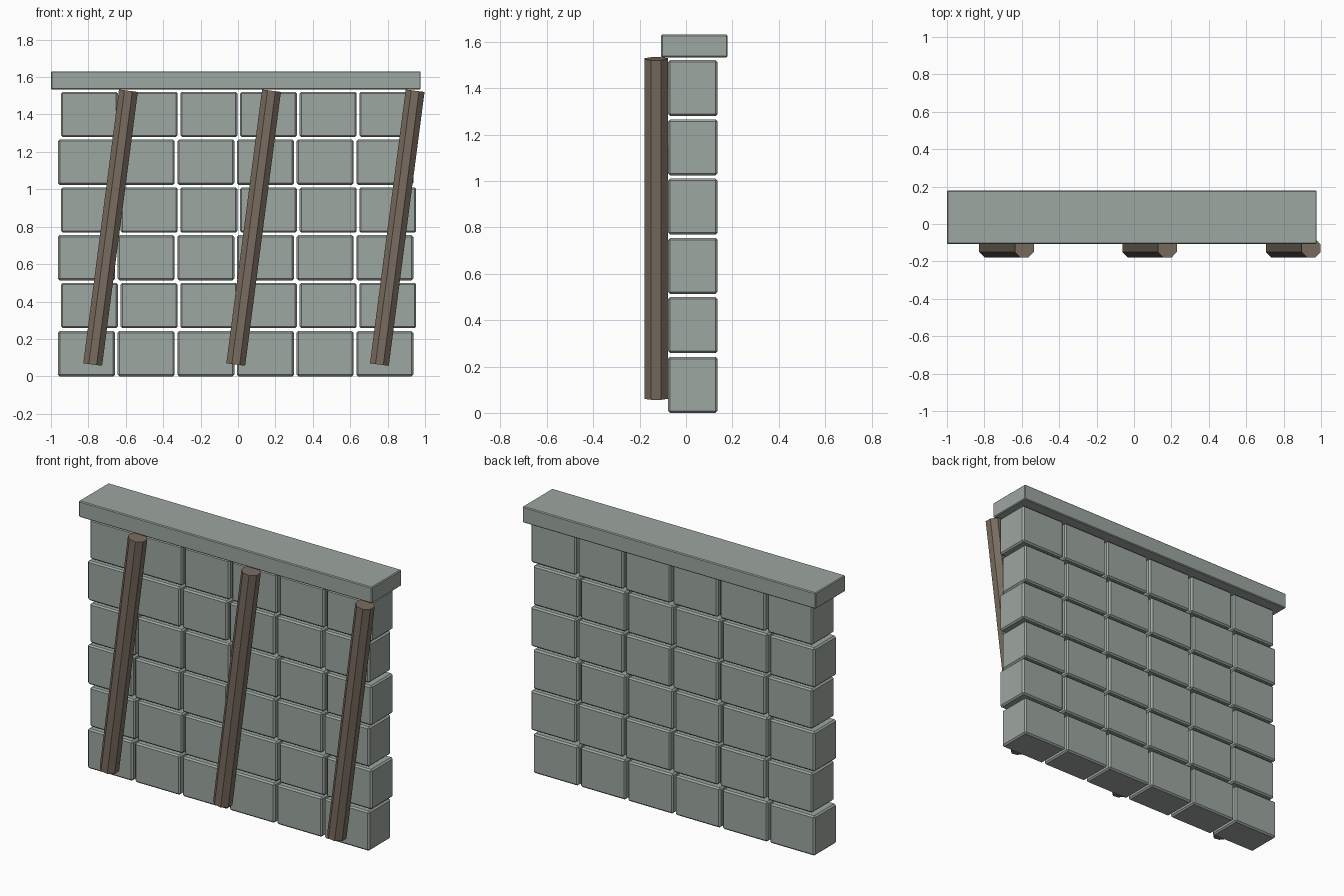
import bpy, math
from mathutils import Vector

if "Cube" in bpy.data.objects:
    bpy.data.objects.remove(bpy.data.objects["Cube"])


def material(name, rgb):
    m = bpy.data.materials.new(name)
    m.diffuse_color = (*rgb, 1)
    m.use_nodes = True
    m.node_tree.nodes["Principled BSDF"].inputs["Base Color"].default_value = m.diffuse_color
    return m


stone = material("stone", (0.34, 0.385, 0.355))
wood = material("wood", (0.19, 0.15, 0.115))


def box(name, lo, hi, bevel):
    lo, hi = Vector(lo), Vector(hi)
    bpy.ops.mesh.primitive_cube_add(size=1, location=(lo + hi) / 2)
    ob = bpy.context.object
    ob.name = name
    ob.scale = hi - lo
    bpy.ops.object.transform_apply(location=False, rotation=False, scale=True)
    mod = ob.modifiers.new("bevel", 'BEVEL')
    mod.width = bevel
    mod.segments = 1
    ob.data.materials.append(stone)
    return ob


# Stone courses, every other row nudged sideways
PITCH_X, PITCH_Z = 0.319, 0.2555
for row in range(6):
    x0 = -0.962 + (0.016 if row % 2 else 0)
    z0 = row * PITCH_Z + 0.002 * (row > 0)
    for col in range(6):
        x = x0 + col * PITCH_X
        box(f"stone_block_{row}_{col}", (x, -0.077, z0),
            (x + 0.304, 0.136, z0 + 0.242), 0.009)

# Capping slab
box("cap_slab", (-1.0, -0.107, 1.533), (0.977, 0.18, 1.631), 0.005)

# Leaning octagonal timber posts on the front
for i, x in enumerate((-0.777, -0.012, 0.756)):
    a, b = Vector((x, -0.129, 0.063)), Vector((x + 0.191, -0.129, 1.527))
    bpy.ops.mesh.primitive_cylinder_add(
        vertices=8, radius=0.055, depth=(b - a).length)
    post = bpy.context.object
    post.name = f"timber_post_{i}"
    post.rotation_euler = (0, 0, math.pi / 8)  # flat side to the front
    bpy.ops.object.transform_apply(location=False, rotation=True, scale=False)
    post.location = (a + b) / 2
    post.rotation_euler = (0, math.atan2(b.x - a.x, b.z - a.z), 0)
    post.data.materials.append(wood)
